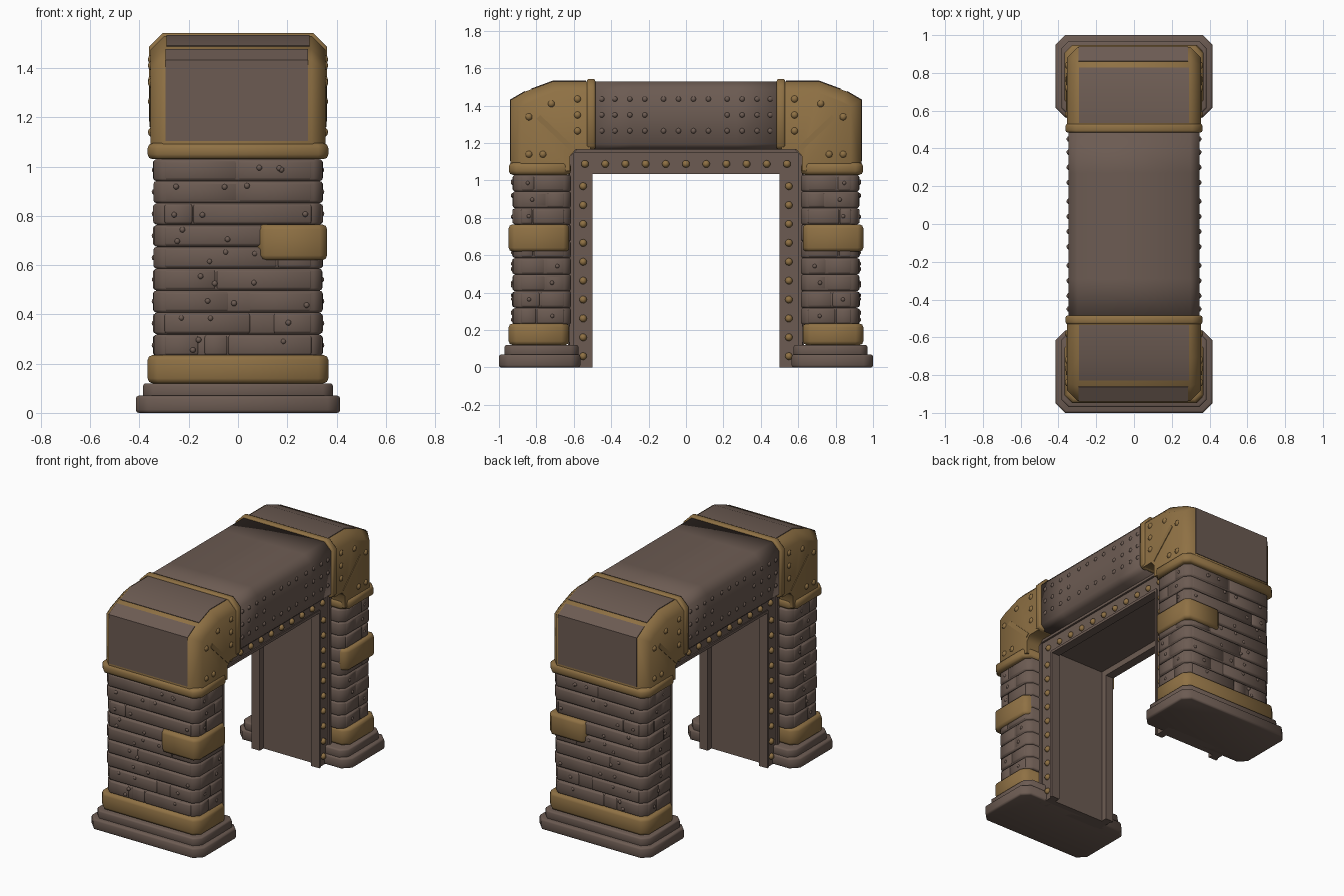
import bpy, bmesh, math, random
from mathutils import Vector, Matrix

random.seed(4)
if "Cube" in bpy.data.objects:
    bpy.data.objects.remove(bpy.data.objects["Cube"])


def material(name, rgb):
    m = bpy.data.materials.new(name)
    m.use_nodes = True
    m.diffuse_color = (*rgb, 1)
    node = m.node_tree.nodes["Principled BSDF"]
    node.inputs["Base Color"].default_value = (*rgb, 1)
    node.inputs["Roughness"].default_value = 0.7
    return m


BROWN = material("brown stone", (0.15, 0.105, 0.085))
BRASS = material("aged brass", (0.275, 0.165, 0.058))


def finish(bm, name, mat, mirror="y", angle=50):
    """Turn a bmesh into a smooth-shaded object, mirrored about the centre."""
    bmesh.ops.recalc_face_normals(bm, faces=bm.faces)
    me = bpy.data.meshes.new(name)
    bm.to_mesh(me)
    bm.free()
    me.materials.append(mat)
    ob = bpy.data.objects.new(name, me)
    bpy.context.collection.objects.link(ob)
    bpy.ops.object.select_all(action="DESELECT")
    ob.select_set(True)
    bpy.context.view_layer.objects.active = ob
    bpy.ops.object.shade_smooth_by_angle(angle=math.radians(angle))
    if mirror:
        mod = ob.modifiers.new("mirror", "MIRROR")
        mod.use_axis = ("x" in mirror, "y" in mirror, False)
        mod.use_mirror_merge = False
    return ob


def extrude(bm, points, vector):
    """Add a prism: a flat outline swept along a vector."""
    verts = [bm.verts.new(p) for p in points]
    face = bm.faces.new(verts)
    res = bmesh.ops.extrude_face_region(bm, geom=[face], use_keep_orig=True)
    moved = [g for g in res["geom"] if isinstance(g, bmesh.types.BMVert)]
    bmesh.ops.translate(bm, verts=moved, vec=vector)
    return verts + moved


def octagon(a0, a1, b0, b1, c, c_low=None):
    d = c if c_low is None else c_low
    return [(a0 + d, b0), (a1 - d, b0), (a1, b0 + d), (a1, b1 - c),
            (a1 - c, b1), (a0 + c, b1), (a0, b1 - c), (a0, b0 + d)]


def slab(bm, x, y, z, chamfer=0.04, bevel=0.015):
    """Block with cut vertical corners and rounded top and bottom edges."""
    vs = extrude(bm, [(px, py, z[0]) for px, py in octagon(*x, *y, chamfer)],
                 (0, 0, z[1] - z[0]))
    edges = {e for v in vs for e in v.link_edges
             if abs(e.verts[0].co.z - e.verts[1].co.z) < 1e-5}
    bmesh.ops.bevel(bm, geom=list(edges), offset=bevel, segments=2,
                    affect="EDGES", profile=0.5)


def one_slab(name, mat, *args, **kw):
    bm = bmesh.new()
    slab(bm, *args, **kw)
    return finish(bm, name, mat)


def side_plate(name, mat, profile, x0, x1, mirror="y"):
    """Outline in y, z swept along x."""
    bm = bmesh.new()
    extrude(bm, [(x0, y, z) for y, z in profile], (x1 - x0, 0, 0))
    return finish(bm, name, mat, mirror)


def rivets(name, mat, places, radius, mirror="xy"):
    bm = bmesh.new()
    for p in places:
        bmesh.ops.create_uvsphere(bm, u_segments=10, v_segments=6, radius=radius,
                                  matrix=Matrix.Translation(Vector(p)))
    return finish(bm, name, mat, mirror, 60)


# Stepped feet and brass bands
one_slab("foot_lower", BROWN, (-.415, .415), (.565, 1), (0, .07), chamfer=.05, bevel=.012)
one_slab("foot_upper", BROWN, (-.385, .385), (.575, .97), (.06, .12), bevel=.01)
one_slab("foot_band", BRASS, (-.367, .367), (.625, .948), (.12, .235), bevel=.02)
one_slab("side_band", BRASS, (.08, .362), (.625, .948), (.62, .765), chamfer=.03, bevel=.02)
one_slab("cap_band", BRASS, (-.367, .367), (.615, .947), (1.03, 1.095), bevel=.02)

# Pillar courses with shallow raised bricks and nails
courses = bmesh.new()
bricks = bmesh.new()
nails = []
count = 9
height = .8 / count
for i in range(count):
    z0 = .23 + i * height
    grow = random.uniform(-.003, .003)
    slab(courses, (-.341 - grow, .341 + grow), (.615, .924 + grow),
         (z0, z0 + height), chamfer=.035, bevel=.011)
    cuts = sorted(random.uniform(-.2, .2) for _ in range(3 if i < 3 else 1))
    edges = [-.3] + cuts + [.3]
    for a, b in zip(edges, edges[1:]):
        if b - a > .06:
            slab(bricks, (a + .002, b - .002), (.9, .927 + random.uniform(0, .003)),
                 (z0 + .004, z0 + height - .004), chamfer=.006, bevel=.01)
    split = random.uniform(.72, .82)
    for s in (-1, 1):
        for a, b in ((.65, split), (split, .885)):
            xs = sorted((s * .32, s * (.343 + random.uniform(0, .003))))
            slab(bricks, xs, (a + .002, b - .002),
                 (z0 + .004, z0 + height - .004), chamfer=.006, bevel=.01)
    for _ in range(3):
        nails.append((random.uniform(-.28, .28), .924, z0 + random.uniform(.02, .07)))
    for s in (-1, 1):
        nails.append((s * .339, random.uniform(.68, .86), z0 + .045))
finish(courses, "pillar_courses", BROWN)
finish(bricks, "pillar_bricks", BROWN)
rivets("pillar_nails", BROWN, nails, .012, "y")

# Narrow inner door frame: recessed lining, two flanges and their lips


def half_arch(yo, zo, yi, zi, cut=.04):
    return [(yo, 0), (yo, zo - cut), (yo - cut, zo), (0, zo),
            (0, zi), (yi, zi), (yi, 0)]


side_plate("frame_lining", BROWN, half_arch(.63, 1.175, .54, 1.075), -.21, .21)
side_plate("frame_flange", BROWN, half_arch(.625, 1.17, .5, 1.035), .19, .242, "xy")
side_plate("frame_outer_lip", BROWN, half_arch(.622, 1.168, .602, 1.148), .23, .255, "xy")
side_plate("frame_inner_lip", BROWN, half_arch(.518, 1.053, .5, 1.035, .01), .23, .25, "xy")
rivets("frame_rivets", BRASS,
       [(.243, .55, .06 + .101 * i) for i in range(10)] +
       [(.243, .108 * i, 1.088) for i in range(6)], .02)

# Cross beam, softly shaded toward its ends
beam = bmesh.new()
section = octagon(-.348, .348, 1.165, 1.53, .05, .03)
extrude(beam, [(x, -.5, z) for x, z in section], (0, 1, 0))
for cut in (-.29, .27):
    bmesh.ops.bisect_plane(beam, geom=beam.verts[:] + beam.edges[:] + beam.faces[:],
                           plane_co=(0, cut, 0), plane_no=(0, 1, 0))
finish(beam, "cross_beam", BROWN, None, 95)
rivets("beam_rivets", BROWN,
       [(.341, y, z) for z in (1.265, 1.435) for y in (.04, .12, .22, .3, .38, .45)] +
       [(.341, y, 1.35) for y in (.22, .3, .38, .45)], .016)

# Brass collars where the beam meets the corners
collar = bmesh.new()
extrude(collar, [(x, .485, z) for x, z in octagon(-.362, .362, 1.165, 1.542, .055, .02)],
        (0, .045, 0))
bmesh.ops.bevel(collar, geom=[e for e in collar.edges
                              if abs(e.verts[0].co.y - e.verts[1].co.y) < 1e-5],
                offset=.01, segments=2, affect="EDGES", profile=.5)
finish(collar, "beam_collar", BRASS)

# Brass corner caps with cut outer edges
outer = [(.937, 1.05), (.937, 1.43), (.86, 1.475), (.71, 1.53), (.51, 1.53)]
cap = bmesh.new()
extrude(cap, [(-.355, y, z) for y, z in outer +
              [(.51, 1.165), (.59, 1.165), (.62, 1.13), (.62, 1.05)]], (.71, 0, 0))


def on_rim(v):
    return any(abs(v.co.y - y) + abs(v.co.z - z) < 1e-4 for y, z in outer)


rim = [e for e in cap.edges if all(on_rim(v) for v in e.verts)
       and abs(e.verts[0].co.x - e.verts[1].co.x) < 1e-4]
bmesh.ops.bevel(cap, geom=rim, offset=.056, segments=1, affect="EDGES")
finish(cap, "corner_cap", BRASS)

# Stone panels laid on the caps
side_plate("cap_front_panel", BROWN,
           [(.93, 1.105), (.941, 1.105), (.941, 1.432), (.862, 1.478), (.857, 1.47), (.93, 1.428)],
           -.295, .285)
side_plate("cap_top_panel", BROWN,
           [(.828, 1.491), (.711, 1.534), (.535, 1.534), (.535, 1.526), (.71, 1.526), (.825, 1.483)],
           -.29, .29)

# Diagonal ribs and rivets on the cap sides
side_plate("cap_rib", BRASS, [(.6, 1.18), (.62, 1.16), (.8, 1.33), (.78, 1.35)],
           .35, .359, "xy")
rivets("cap_rivets", BRASS,
       [(.346, y, z) for y, z in ((.58, 1.265), (.58, 1.35), (.58, 1.435), (.72, 1.41),
                                  (.84, 1.34), (.84, 1.14), (.765, 1.14))], .021)
